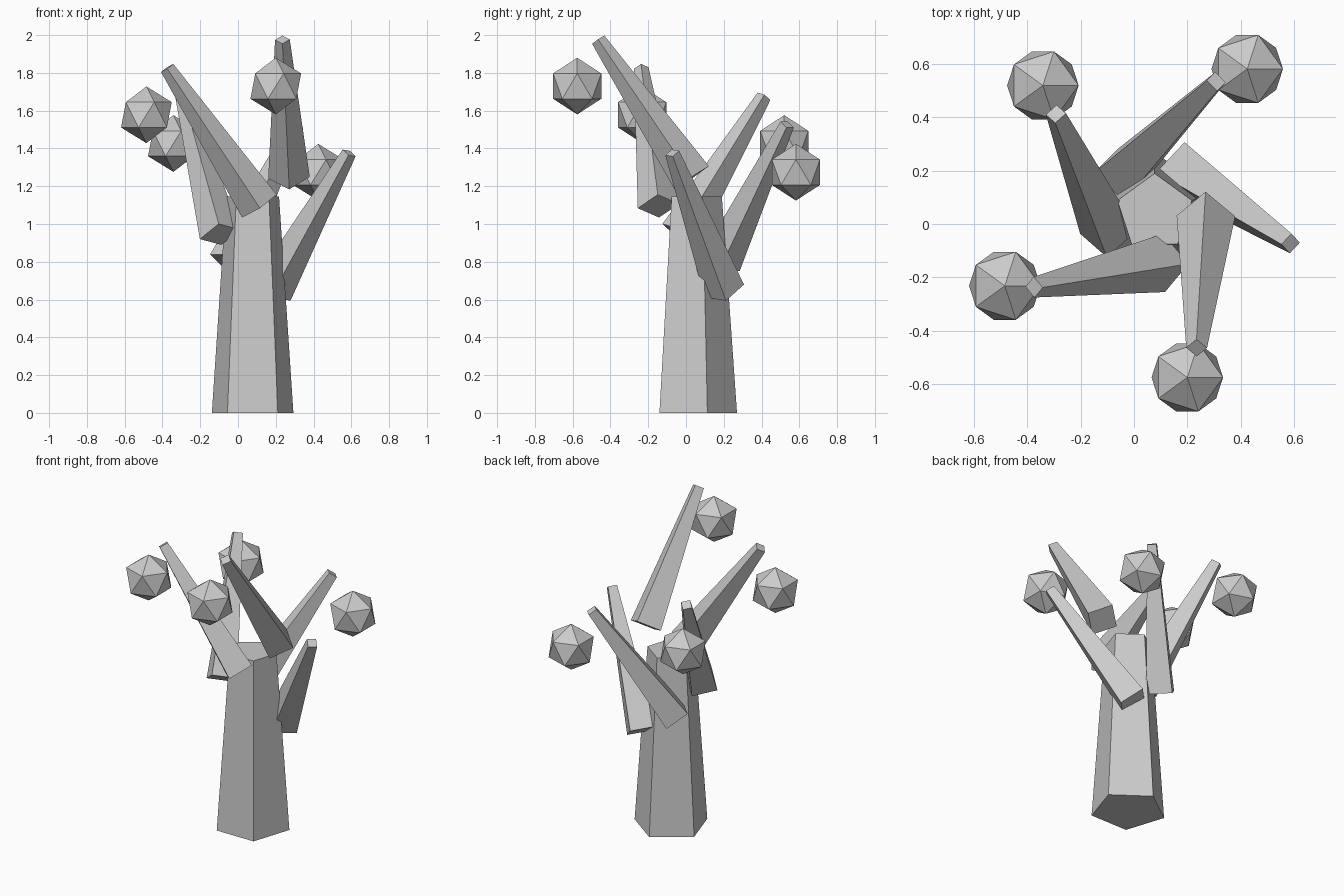
import bpy
from math import radians
from mathutils import Vector, Matrix

if "Cube" in bpy.data.objects:
    bpy.data.objects.remove(bpy.data.objects["Cube"])

AXIS = Vector((0.0775, 0.043, 0.0))   # trunk centre line

grey = bpy.data.materials.new("plain_grey")
grey.diffuse_color = (0.6, 0.6, 0.6, 1)
grey.use_nodes = True
grey.node_tree.nodes["Principled BSDF"].inputs["Base Color"].default_value = grey.diffuse_color


def finish(name):
    ob = bpy.context.object
    ob.name = name
    ob.data.materials.append(grey)
    return ob


def taper(name, sides, base, tip, r_base, r_tip):
    """Flat-sided tapered post from base to tip."""
    base, tip = Vector(base), Vector(tip)
    axis = tip - base
    bpy.ops.mesh.primitive_cone_add(vertices=sides, radius1=r_base,
                                    radius2=r_tip, depth=axis.length)
    ob = finish(name)
    turn = Vector((0, 0, 1)).rotation_difference(axis).to_matrix().to_4x4()
    ob.matrix_world = Matrix.Translation((base + tip) / 2) @ turn
    return ob


# Five-sided trunk, one corner to the back
taper("trunk", 5, AXIS, AXIS + Vector((0, 0, 1.145)), 0.227, 0.147)

# Square branches spiralling down around the trunk: base xy, tip xy
branches = [
    ((0.27, 0.03), (0.235, -0.465)),
    ((0.113, -0.146), (-0.375, -0.237)),
    ((-0.095, -0.03), (-0.293, 0.413)),
    ((-0.048, 0.184), (0.309, 0.535)),
    ((0.181, 0.203), (0.588, -0.073)),
]
for i, (b, t) in enumerate(branches):
    drop = 0.15 * i
    taper(f"branch_{i + 1}", 4, (*b, 1.245 - drop), (*t, 1.976 - drop),
          0.11, 0.039)

# Faceted fruit beside the four upper branch tips
fruits = [(0.2, -0.576), (-0.485, -0.232), (-0.342, 0.52), (0.425, 0.582)]
for i, (x, y) in enumerate(fruits):
    bpy.ops.mesh.primitive_ico_sphere_add(subdivisions=1, radius=0.15,
                                          location=(x, y, 1.73 - 0.152 * i))
    finish(f"fruit_{i + 1}")
